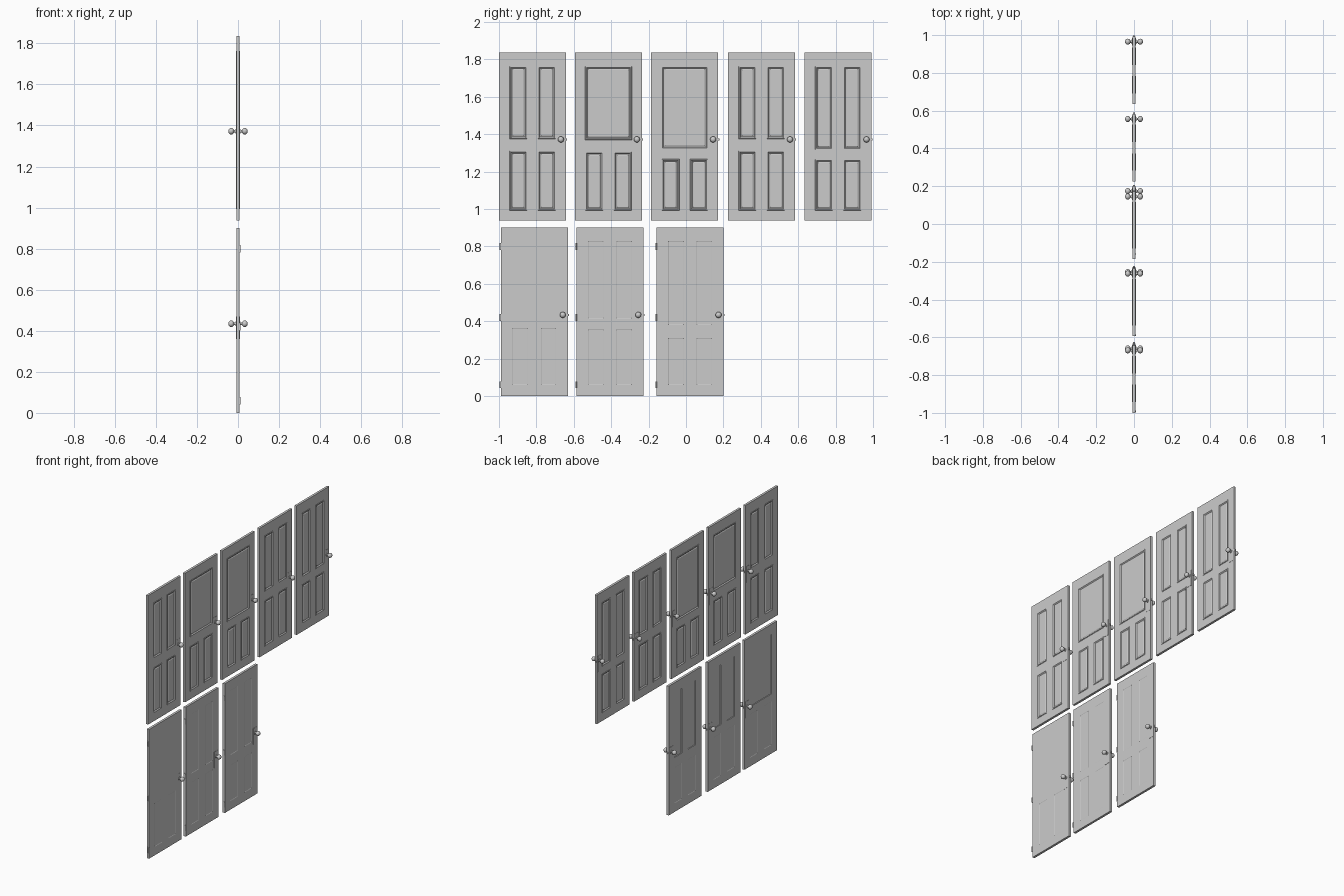
import bpy, bmesh, math
from mathutils import Matrix

if "Cube" in bpy.data.objects:
    bpy.data.objects.remove(bpy.data.objects["Cube"])

grey = bpy.data.materials.new("plain grey")
grey.diffuse_color = (0.6, 0.6, 0.6, 1)
grey.use_nodes = True
grey.node_tree.nodes["Principled BSDF"].inputs["Base Color"].default_value = grey.diffuse_color
T = 0.008   # half thickness of every door

# panel mouldings: (inset from panel edge, height relative to the door face)
RAISED = [(0, 0), (0.001, 0.002), (0.006, 0.002), (0.012, -0.004), (0.016, -0.004), (0.019, -0.002)]
SHALLOW = [(0, 0), (0.003, -0.0015), (0.006, -0.0015)]
DEEP = [(0, 0), (0.001, -0.004), (0.006, -0.004)]


def finish(bm, name, smooth=False):
    bmesh.ops.remove_doubles(bm, verts=bm.verts, dist=1e-5)
    bmesh.ops.recalc_face_normals(bm, faces=bm.faces)
    me = bpy.data.meshes.new(name)
    bm.to_mesh(me)
    bm.free()
    me.materials.append(grey)
    ob = bpy.data.objects.new(name, me)
    bpy.context.collection.objects.link(ob)
    if smooth:
        bpy.ops.object.select_all(action='DESELECT')
        ob.select_set(True)
        bpy.context.view_layer.objects.active = ob
        bpy.ops.object.shade_smooth_by_angle(angle=math.radians(40))
    return ob


def box(bm, x0, x1, y0, y1, z0, z1):
    m = Matrix.Translation(((x0 + x1) / 2, (y0 + y1) / 2, (z0 + z1) / 2))
    bmesh.ops.create_cube(bm, size=1, matrix=m @ Matrix.Diagonal((x1 - x0, y1 - y0, z1 - z0, 1)))


def quad(bm, pts, side):
    pts = pts if side > 0 else pts[::-1]
    bm.faces.new([bm.verts.new(p) for p in pts])


def ring(r, inset, x):
    y0, y1, z0, z1 = r[0] + inset, r[1] - inset, r[2] + inset, r[3] - inset
    return [(x, y0, z0), (x, y1, z0), (x, y1, z1), (x, y0, z1)]


def face(bm, side, y0, y1, z0, z1, bands):
    """One door face: rails and stiles around the moulded panels."""
    z = z0
    for lo, hi, spans, prof in bands:
        quad(bm, ring((y0, y1, z, lo), 0, side * T), side)      # rail
        y = y0
        for a, b in spans:
            quad(bm, ring((y, a, lo, hi), 0, side * T), side)   # stile
            rings = [ring((a, b, lo, hi), i, side * (T + h)) for i, h in prof]
            for p, q in zip(rings, rings[1:]):                  # moulding
                for k in range(4):
                    n = (k + 1) % 4
                    quad(bm, [p[k], p[n], q[n], q[k]], side)
            quad(bm, rings[-1], side)                           # panel field
            y = b
        quad(bm, ring((y, y1, lo, hi), 0, side * T), side)
        z = hi
    quad(bm, ring((y0, y1, z, z1), 0, side * T), side)          # top rail


def slab(name, y0, y1, z0, z1, front, back):
    bm = bmesh.new()
    face(bm, 1, y0, y1, z0, z1, front)
    face(bm, -1, y0, y1, z0, z1, back)
    edge = [(y0, z0), (y1, z0), (y1, z1), (y0, z1)]
    for k in range(4):
        (a, b), (c, d) = edge[k], edge[(k + 1) % 4]
        quad(bm, [(-T, a, b), (-T, c, d), (T, c, d), (T, a, b)], 1)
    finish(bm, name)


def lock(name, y, z, edge):
    # plates on both faces and the latch in the edge
    bm = bmesh.new()
    for s in (1, -1):
        a, b = sorted((s * T, s * (T + 0.0015)))
        box(bm, a, b, y - 0.019, y + 0.019, z - 0.075, z + 0.035)
    box(bm, -0.004, 0.004, edge - 0.002, edge + 0.006, z - 0.006, z + 0.006)
    finish(bm, name + "_lock_plates")
    # knobs turned around the x axis
    bm = bmesh.new()
    turn = Matrix.Rotation(math.pi / 2, 4, 'Y')
    for s in (1, -1):
        bmesh.ops.create_uvsphere(bm, u_segments=20, v_segments=12, radius=0.016,
                                  matrix=Matrix.Translation((s * 0.033, y, z)) @ turn
                                  @ Matrix.Diagonal((1, 1, 0.9, 1)))
        for r, c, d in ((0.006, 0.015, 0.02), (0.011, 0.0105, 0.005)):
            bmesh.ops.create_cone(bm, cap_ends=True, segments=16, radius1=r, radius2=r, depth=d,
                                  matrix=Matrix.Translation((s * c, y, z)) @ turn)
    finish(bm, name + "_knobs", True)


def hinges(name, y):
    bm = bmesh.new()
    for z in (0.06, 0.42, 0.80):
        bmesh.ops.create_cone(bm, cap_ends=True, segments=12, radius1=0.004, radius2=0.004, depth=0.036,
                              matrix=Matrix.Translation((T, y - 0.002, z)))
        box(bm, -T * 0.8, T, y - 0.0015, y, z - 0.018, z + 0.018)
    finish(bm, name + "_hinges")


W = 0.358
# upper row: start y, middle rail bottom and top, single upper panel?
upper = [(-1.0, 1.31, 1.375, False), (-0.594, 1.305, 1.37, True), (-0.186, 1.267, 1.32, True),
         (0.225, 1.31, 1.375, False), (0.634, 1.265, 1.317, False)]
for n, (y, lo, hi, single) in enumerate(upper, 1):
    name = "upper_door_%d" % n
    pair = [(y + 0.057, y + 0.15), (y + 0.208, y + 0.302)]
    top = [(y + 0.055, y + 0.304)] if single else pair
    bands = [(0.993, lo, pair, RAISED), (hi, 1.763, top, RAISED)]
    slab(name, y, y + W, 0.938, 1.836, bands, bands)
    lock(name, y + 0.331, 1.372, y + W)

# lower row: start y, middle rail bottom and top, single upper panel on the back?
lower = [(-0.99, 0.363, 0.415, True), (-0.586, 0.355, 0.415, False), (-0.157, 0.31, 0.38, False)]
for n, (y, lo, hi, single) in enumerate(lower, 1):
    name = "lower_door_%d" % n
    pair = [(y + 0.062, y + 0.145), (y + 0.214, y + 0.296)]
    top = [(y + 0.06, y + 0.298)] if single else pair
    low = (0.06, lo, pair, SHALLOW)
    front = [low] if single else [low, (hi, 0.83, pair, SHALLOW)]
    slab(name, y, y + W, 0, 0.9, front, [low, (hi, 0.83, top, DEEP)])
    lock(name, y + 0.331, 0.434, y + W)
    hinges(name, y)
